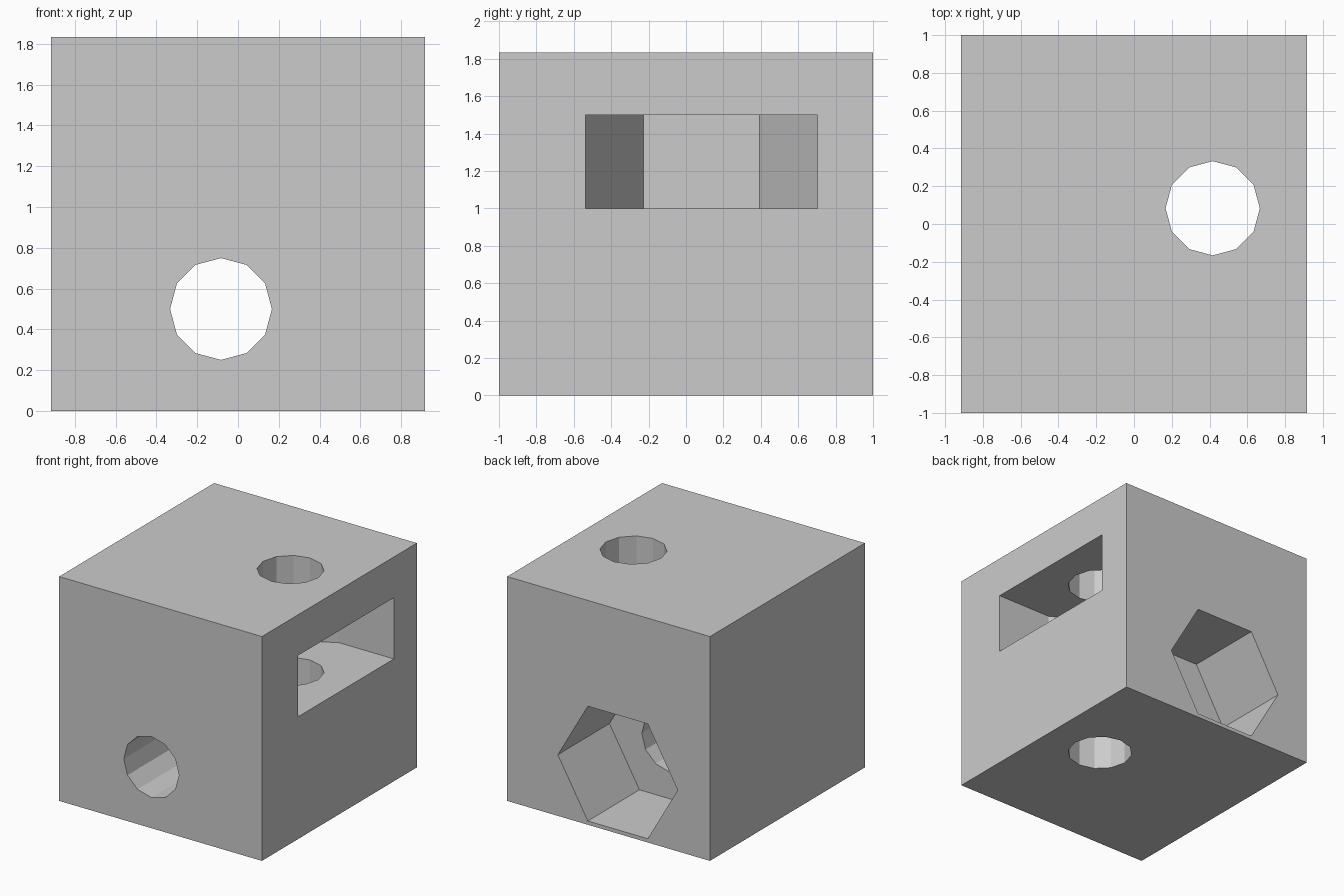
import bpy, bmesh, math
from mathutils import Matrix, Vector

cube = bpy.data.objects.get("Cube")
if cube:
    bpy.data.objects.remove(cube, do_unlink=True)

U = 1 / 6                      # design unit: block is 11 x 12 x 11
W, D, H = 11 * U, 12 * U, 11 * U

grey = bpy.data.materials.new("light_grey")
grey.use_nodes = True
grey.diffuse_color = (0.6, 0.6, 0.6, 1)
grey.node_tree.nodes["Principled BSDF"].inputs["Base Color"].default_value = (0.6, 0.6, 0.6, 1)


def ring(radius, sides, turn=0):
    """Regular polygon outline."""
    return [(radius * math.cos(turn + math.tau * i / sides),
             radius * math.sin(turn + math.tau * i / sides)) for i in range(sides)]


def prism(name, outline, depth, location, rotation=Matrix()):
    """Extrude an outline along its local z, then place it."""
    bm = bmesh.new()
    face = bm.faces.new([bm.verts.new((x, y, 0)) for x, y in outline])
    out = bmesh.ops.extrude_face_region(bm, geom=[face])
    tops = [v for v in out["geom"] if isinstance(v, bmesh.types.BMVert)]
    bmesh.ops.translate(bm, verts=tops, vec=(0, 0, depth))
    bm.transform(Matrix.Translation(Vector(location)) @ rotation)
    bmesh.ops.recalc_face_normals(bm, faces=bm.faces)
    mesh = bpy.data.meshes.new(name)
    bm.to_mesh(mesh)
    bm.free()
    mesh.materials.append(grey)
    obj = bpy.data.objects.new(name, mesh)
    bpy.context.collection.objects.link(obj)
    return obj


# Solid block
block = prism("block", [(-W/2, -D/2), (W/2, -D/2), (W/2, D/2), (-W/2, D/2)], H, (0, 0, 0))

# Bolt holes, a hair under size so that touching holes stay separate
bore = ring(1.497 * U, 12)
along_y = Matrix.Rotation(-math.pi / 2, 4, "X")
upright_hole = prism("upright_hole", bore, H + 0.2, (2.5 * U, 0.5 * U, -0.1))
level_hole = prism("level_hole", bore, D + 0.2, (-0.5 * U, -D/2 - 0.1, 3 * U), along_y)

# Hexagonal nut pocket in the back
nut_pocket = prism("nut_pocket", ring(3.25 * U, 6), 5 * U, (-0.5 * U, 2 * U, 3 * U), along_y)

# Side slot: half a hexagon inside, straight walls out through the side
r = 0.62
inner = [(x, y) for x, y in ring(r, 6, math.pi / 2) if x < 0.01]
slot = prism("nut_slot", inner + [(0.7, -r), (0.7, r)], 3 * U, (2.5 * U, 0.5 * U, 6 * U))

# Cut everything out of the block
bpy.context.view_layer.objects.active = block
for cutter in (nut_pocket, slot, upright_hole, level_hole):
    mod = block.modifiers.new(cutter.name, "BOOLEAN")
    mod.operation = "DIFFERENCE"
    mod.solver = "EXACT"
    mod.object = cutter
    cutter.hide_render = True
    bpy.ops.object.modifier_apply(modifier=mod.name)
    bpy.data.objects.remove(cutter, do_unlink=True)
